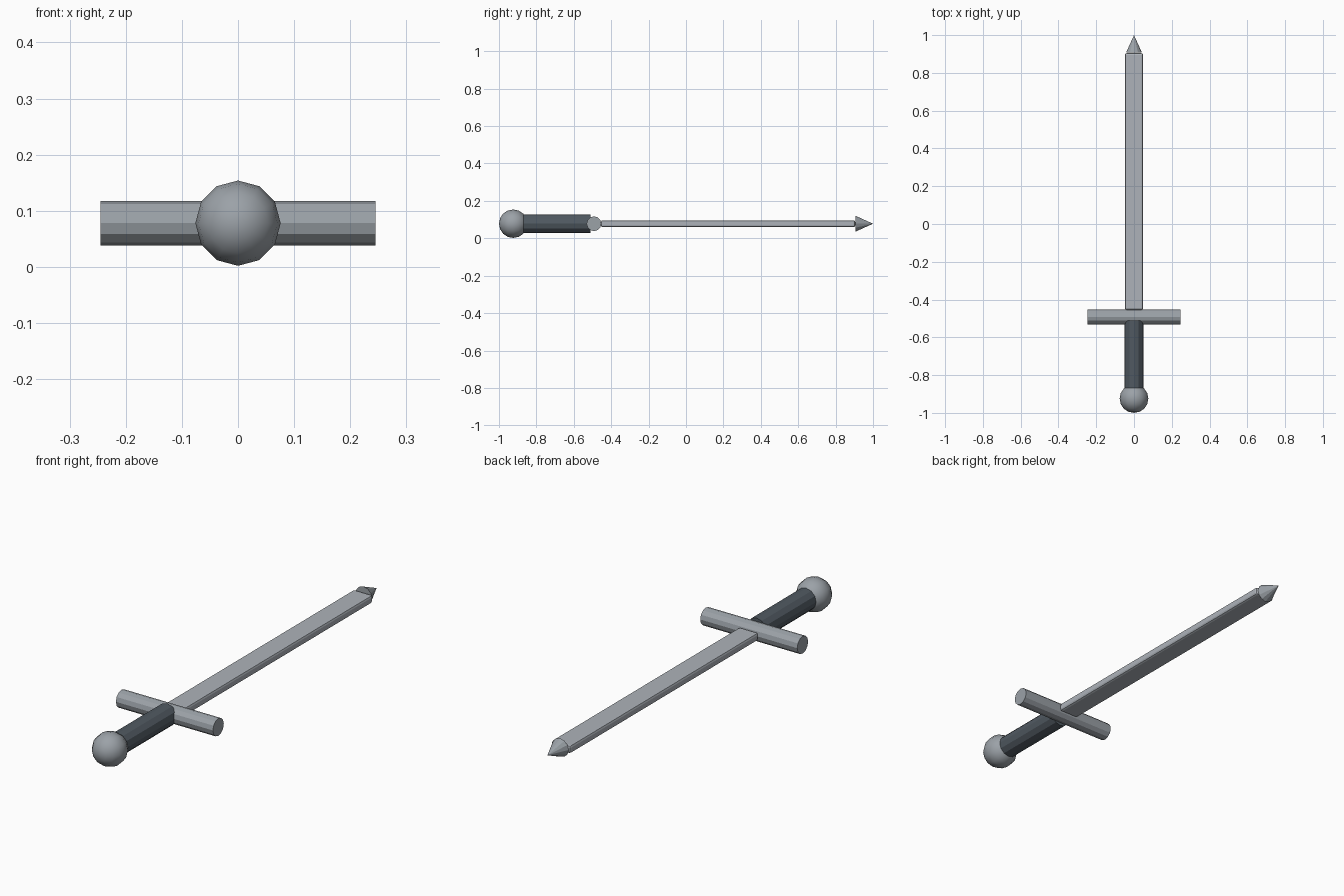
import bpy
from math import pi

if "Cube" in bpy.data.objects:
    bpy.data.objects.remove(bpy.data.objects["Cube"])

Z = 0.078  # height of the sword's long axis


def colour(name, rgb):
    mat = bpy.data.materials.new(name)
    mat.diffuse_color = (*rgb, 1)
    mat.use_nodes = True
    mat.node_tree.nodes["Principled BSDF"].inputs["Base Color"].default_value = mat.diffuse_color
    return mat


steel = colour("steel", (0.42, 0.45, 0.49))
iron = colour("iron", (0.33, 0.36, 0.39))
leather = colour("leather", (0.08, 0.10, 0.12))

ALONG_X = (0, pi / 2, 0)
ALONG_Y = (-pi / 2, 0, 0)


def finish(name, mat):
    obj = bpy.context.object
    obj.name = name
    obj.data.materials.append(mat)
    return obj


def rod(name, y, radius, length, rotation, mat, sides=12):
    bpy.ops.mesh.primitive_cylinder_add(vertices=sides, radius=radius, depth=length,
                                        location=(0, y, Z), rotation=rotation)
    return finish(name, mat)


# Pommel: smooth low-poly ball
bpy.ops.mesh.primitive_uv_sphere_add(segments=12, ring_count=8, radius=0.076,
                                     location=(0, -0.924, Z), rotation=ALONG_Y)
finish("pommel", iron)
bpy.ops.object.shade_smooth()

# Grip and crossguard
rod("grip", -0.695, 0.05, 0.37, ALONG_Y, leather)
rod("crossguard", -0.492, 0.0395, 0.49, ALONG_X, iron)

# Blade: flat bar with chamfered edges
bpy.ops.mesh.primitive_cube_add(size=1, location=(0, 0.225, Z))
blade = finish("blade", steel)
blade.scale = (0.097, 1.36, 0.037)
bpy.ops.object.transform_apply(location=False, rotation=False, scale=True)
bevel = blade.modifiers.new("chamfer", "BEVEL")
bevel.width = 0.01
bevel.segments = 2

# Blade tip
bpy.ops.mesh.primitive_cone_add(vertices=12, radius1=0.042, radius2=0, depth=0.093,
                                location=(0, 0.9535, Z), rotation=ALONG_Y)
finish("blade_tip", iron)
